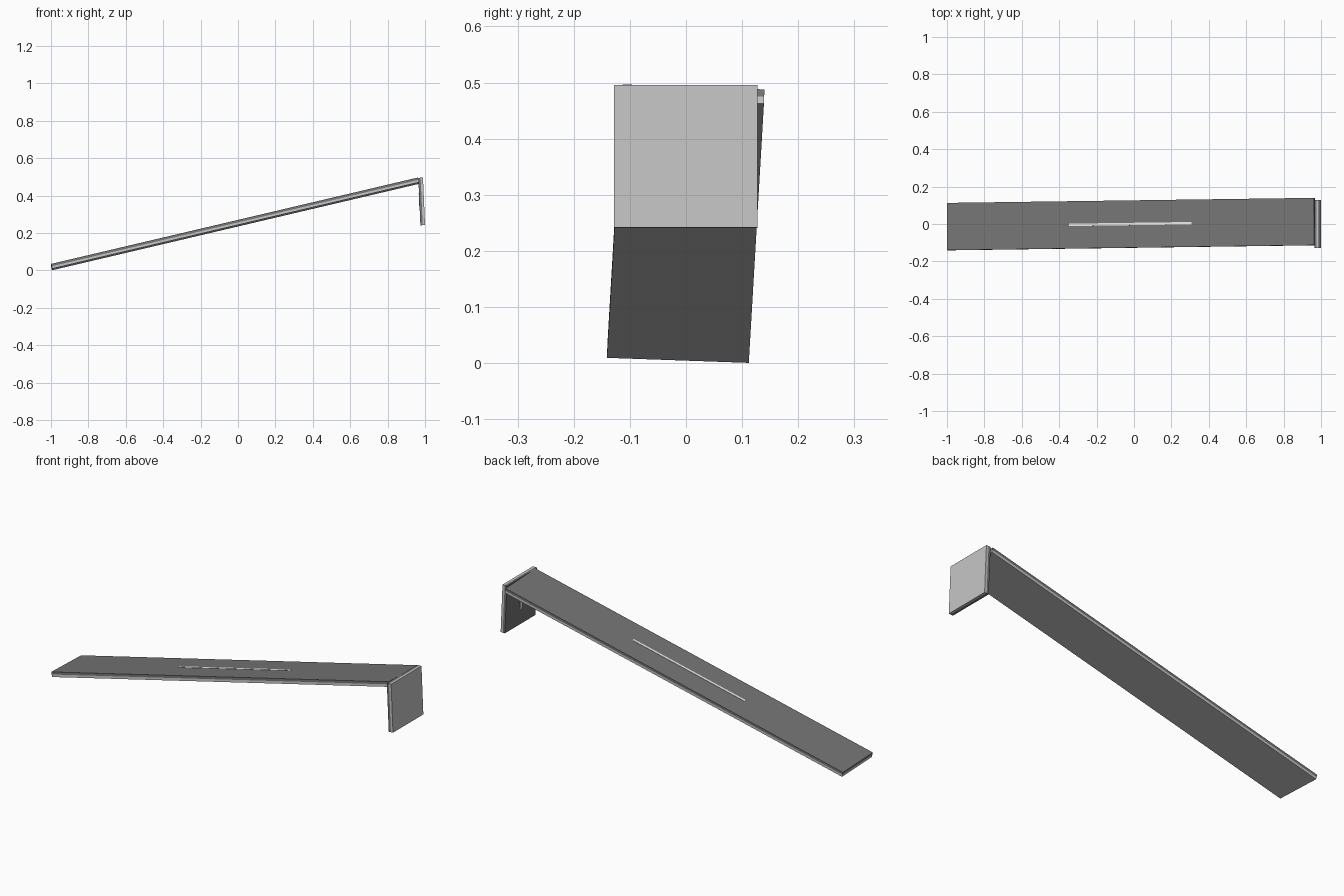
import bpy
from mathutils import Vector, Matrix

if "Cube" in bpy.data.objects:
    bpy.data.objects.remove(bpy.data.objects["Cube"])


def material(name, value):
    m = bpy.data.materials.new(name)
    m.diffuse_color = (value, value, value, 1)
    m.use_nodes = True
    m.node_tree.nodes["Principled BSDF"].inputs["Base Color"].default_value = m.diffuse_color
    return m


LIGHT = material("light grey backing", 0.56)
DARK = material("dark grey facing", 0.175)
WHITE = material("pale strip", 0.8)


def box(name, frame, lo, hi, mat):
    """Box between two corners, given in the frame of a board."""
    bpy.ops.mesh.primitive_cube_add(size=1)
    ob = bpy.context.object
    ob.name = name
    lo, hi = Vector(lo), Vector(hi)
    ob.data.transform(Matrix.Translation((lo + hi) / 2) @ Matrix.Diagonal((*(hi - lo), 1)))
    ob.matrix_world = frame
    ob.data.materials.append(mat)
    return ob


def board(name, start, end, across, width, thick):
    """Two-layer board with a thin strip along the middle third of its face."""
    start, end = Vector(start), Vector(end)
    u = (end - start).normalized()
    v = Vector(across)
    v = (v - u * v.dot(u)).normalized()
    n = u.cross(v)
    frame = Matrix((u, v, n)).transposed().to_4x4()
    frame.translation = start
    length, w = (end - start).length, width / 2
    box(name + "_backing", frame, (0, -w, 0), (length, w, thick / 2), LIGHT)
    box(name + "_facing", frame, (0, -w, thick / 2), (length, w, thick), DARK)
    box(name + "_strip", frame, (length / 3, -0.0065, thick - 0.004),
        (length * 2 / 3, 0.0065, thick + 0.0015), WHITE)


# Long sloping board, slightly rolled and turned
board("ramp", (-0.994, -0.0145, 0.005), (0.968, 0.0125, 0.467),
      (0, 0.25, -0.0085), 0.253, 0.026)

# Short hanging end board, its backing facing outward
board("end_plate", (1.0, -0.0005, 0.242), (0.989, -0.0005, 0.496),
      (0, 1, 0), 0.255, 0.025)
